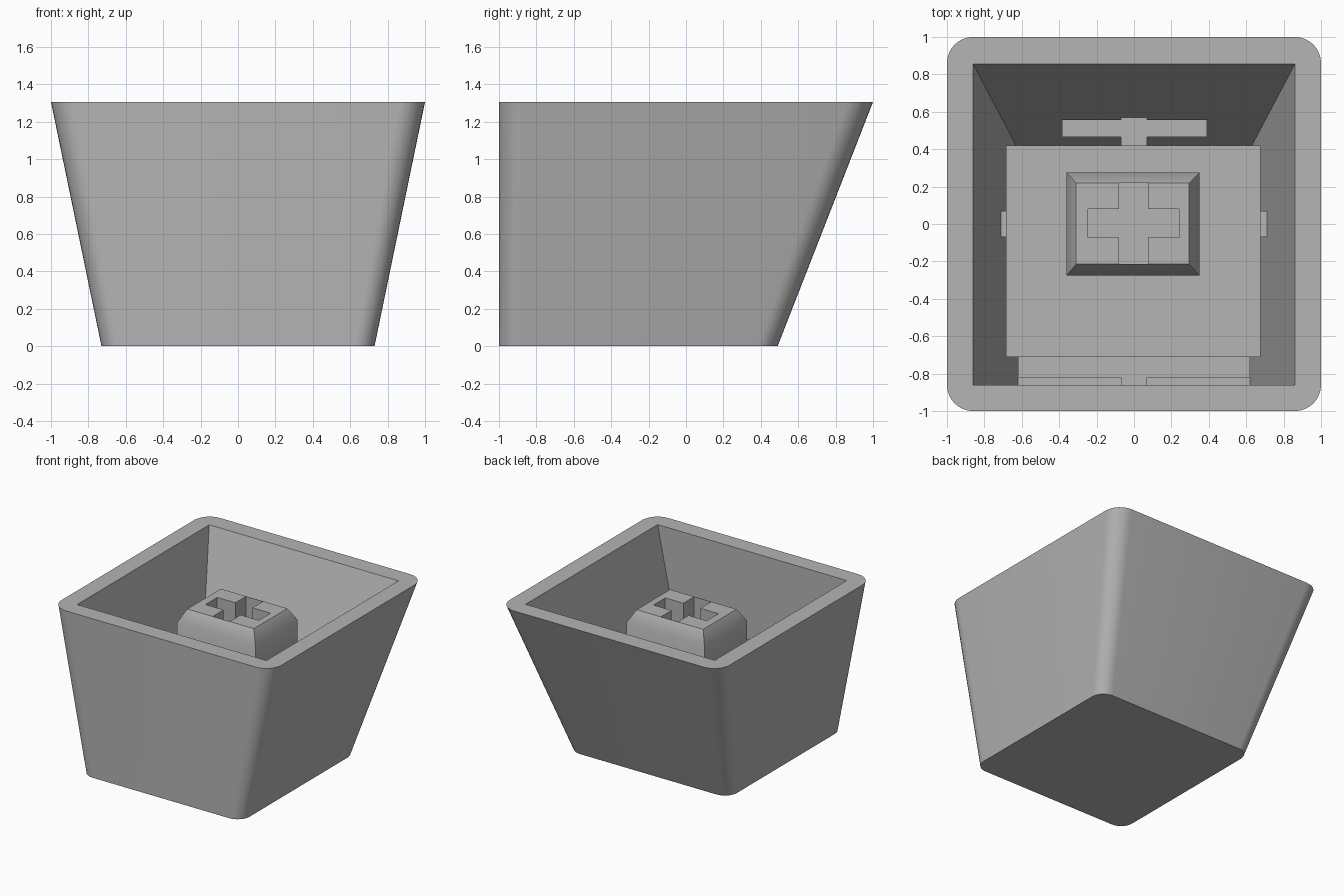
import bpy
import bmesh
from math import cos, sin, radians

default = bpy.data.objects.get("Cube")
if default:
    bpy.data.objects.remove(default, do_unlink=True)

GREY = (0.46, 0.46, 0.46, 1)
grey = bpy.data.materials.new("plain grey plastic")
grey.use_nodes = True
grey.diffuse_color = GREY
grey.node_tree.nodes["Principled BSDF"].inputs["Base Color"].default_value = GREY


def outline(x0, x1, y0, y1, z, r=0):
    """Rectangle at height z, with rounded corners when r is given."""
    if r == 0:
        return [(x1, y1, z), (x0, y1, z), (x0, y0, z), (x1, y0, z)]
    centres = [(x1 - r, y1 - r), (x0 + r, y1 - r), (x0 + r, y0 + r), (x1 - r, y0 + r)]
    points = []
    for corner, (cx, cy) in enumerate(centres):
        for step in range(9):
            a = radians(90 * corner + 90 * step / 8)
            points.append((cx + r * cos(a), cy + r * sin(a), z))
    return points


def loft(name, *sections):
    """Closed solid through a stack of rectangles, listed from low to high."""
    bm = bmesh.new()
    rings = [[bm.verts.new(p) for p in outline(*s)] for s in sections]
    for low, high in zip(rings, rings[1:]):
        n = len(low)
        for i in range(n):
            j = (i + 1) % n
            bm.faces.new((low[i], low[j], high[j], high[i]))
    bm.faces.new(rings[0][::-1])
    bm.faces.new(rings[-1])
    bmesh.ops.recalc_face_normals(bm, faces=bm.faces[:])
    mesh = bpy.data.meshes.new(name)
    bm.to_mesh(mesh)
    bm.free()
    mesh.materials.append(grey)
    obj = bpy.data.objects.new(name, mesh)
    bpy.context.collection.objects.link(obj)
    return obj


def box(name, x0, x1, y0, y1, z0, z1):
    return loft(name, (x0, x1, y0, y1, z0), (x0, x1, y0, y1, z1))


def activate(obj):
    bpy.ops.object.select_all(action="DESELECT")
    obj.select_set(True)
    bpy.context.view_layer.objects.active = obj


def cut(obj, cutter):
    """Subtract the cutter, then delete it."""
    mod = obj.modifiers.new("cut", "BOOLEAN")
    mod.operation = "DIFFERENCE"
    mod.solver = "EXACT"
    mod.object = cutter
    activate(obj)
    bpy.ops.object.modifier_apply(modifier=mod.name)
    bpy.data.objects.remove(cutter, do_unlink=True)


def smooth(obj):
    activate(obj)
    bpy.ops.object.shade_smooth_by_angle(angle=radians(40))


TOP = 1.306      # rim height
FLOOR = 0.145    # cavity floor
PLATE = 0.64     # raised plate
RIB = 0.58       # ribs joining the plate to the walls

# Tapered shell with an upright front wall and a leaning back wall
shell = loft("shell",
             (-0.73, 0.73, -1, 0.49, 0, 0.11),
             (-1, 1, -1, 1, TOP, 0.14))
# The cavity walls run parallel to the outside, past the rim for a clean cut
over = 0.1
cavity = loft("cavity_cutter",
              (-0.62, 0.62, -0.86, 0.40, FLOOR),
              (-0.86 - 0.206 * over, 0.86 + 0.206 * over, -0.86,
               0.855 + 0.39 * over, TOP + over))
cut(shell, cavity)
smooth(shell)

# Raised plate on the cavity floor
box("plate", -0.685, 0.675, -0.71, 0.42, FLOOR - 0.02, PLATE)

# Ribs bracing the plate against the walls
box("side_rib", -0.74, 0.74, -0.07, 0.07, 0.3, RIB)
box("back_rib", -0.07, 0.07, 0.40, 0.58, 0.3, RIB)
box("back_bar", -0.385, 0.39, 0.465, 0.56, 0.3, RIB - 0.001)
box("front_rib", -0.07, 0.07, -0.88, -0.70, FLOOR - 0.02, RIB)
box("front_bar", -0.62, 0.62, -0.82, -0.70, FLOOR - 0.02, RIB - 0.001)

# Chamfered stem with a cross-shaped socket
stem = loft("stem",
            (-0.36, 0.35, -0.275, 0.275, PLATE - 0.02),
            (-0.36, 0.35, -0.275, 0.275, 1.07),
            (-0.31, 0.295, -0.215, 0.22, 1.17))
cut(stem, box("socket_cutter", -0.08, 0.075, -0.213, 0.218, 0.72, 1.3))
cut(stem, box("socket_cutter", -0.245, 0.24, -0.073, 0.08, 0.72, 1.3))
smooth(stem)
